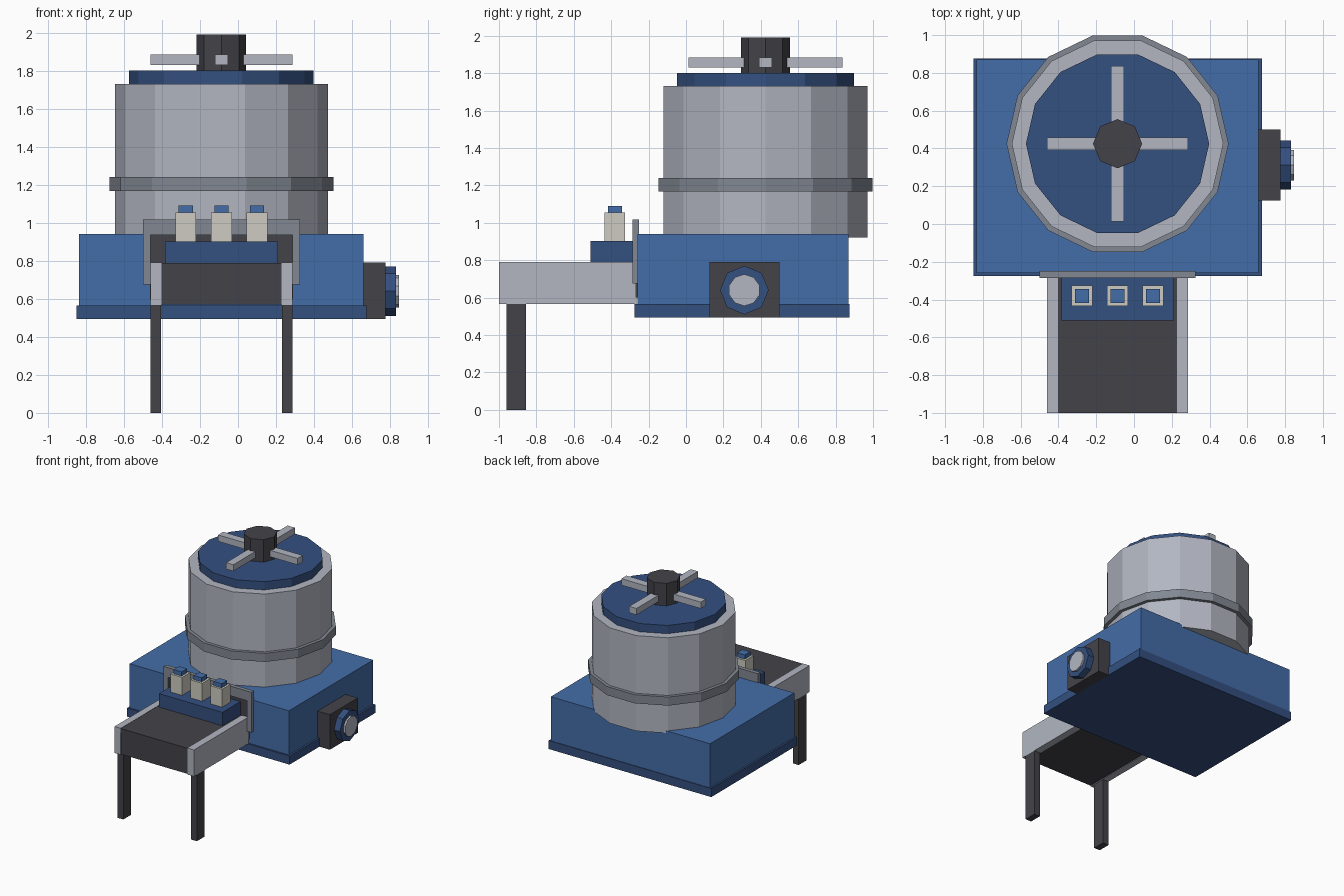
import bpy, bmesh, math
from mathutils import Matrix

if "Cube" in bpy.data.objects:
    bpy.data.objects.remove(bpy.data.objects["Cube"], do_unlink=True)


def material(name, hex_code):
    srgb = [int(hex_code[i:i + 2], 16) / 255 for i in (0, 2, 4)]
    lin = [c / 12.92 if c < 0.04 else ((c + 0.055) / 1.055) ** 2.4 for c in srgb]
    m = bpy.data.materials.new(name)
    m.use_nodes = True
    m.diffuse_color = (*lin, 1)
    m.node_tree.nodes["Principled BSDF"].inputs["Base Color"].default_value = (*lin, 1)
    return m


blue = material("blue paint", "446DA8")
navy = material("dark blue paint", "345080")
steel = material("light steel", "B2B6C1")
grey = material("mid grey metal", "828892")
dark = material("dark rubber", "434349")
cream = material("cream plastic", "CDCBC1")


def finish(name, bm, mat):
    mesh = bpy.data.meshes.new(name)
    bm.to_mesh(mesh)
    bm.free()
    mesh.materials.append(mat)
    ob = bpy.data.objects.new(name, mesh)
    bpy.context.collection.objects.link(ob)
    return ob


def box(name, mat, x, y, z):
    """Box from (min, max) pairs on each axis."""
    bm = bmesh.new()
    bmesh.ops.create_cube(bm, size=1)
    spans = (x, y, z)
    for v in bm.verts:
        v.co = [(a + b) / 2 + c * (b - a) for (a, b), c in zip(spans, v.co)]
    return finish(name, bm, mat)


def prism(name, mat, centre, radius, depth, sides, along_x=False):
    """Flat-sided cylinder with a corner on an axis, starting at centre."""
    bm = bmesh.new()
    bmesh.ops.create_circle(bm, cap_ends=True, segments=sides, radius=radius)
    # put a corner exactly on the +x axis
    corner = bm.verts[:][0].co
    spin = Matrix.Rotation(-math.atan2(corner.y, corner.x), 4, 'Z')
    bmesh.ops.transform(bm, matrix=spin, verts=bm.verts)
    top = bmesh.ops.extrude_face_region(bm, geom=bm.faces[:])["geom"]
    for v in top:
        if isinstance(v, bmesh.types.BMVert):
            v.co.z += depth
    turn = Matrix.Rotation(math.pi / 2, 4, 'Y') if along_x else Matrix()
    bmesh.ops.transform(bm, matrix=Matrix.Translation(centre) @ turn, verts=bm.verts)
    bmesh.ops.recalc_face_normals(bm, faces=bm.faces)
    return finish(name, bm, mat)


CX, CY = -0.087, 0.425

# Base housing
box("base_body", blue, (-0.835, 0.66), (-0.26, 0.87), (0.52, 0.94))
box("base_skirt", navy, (-0.85, 0.677), (-0.275, 0.875), (0.493, 0.565))

# Drum with band, lid and handle
prism("drum", steel, (CX, CY, 0.92), 0.56, 0.81, 14)
prism("drum_band", grey, (CX, CY, 1.167), 0.588, 0.073, 14)
prism("drum_lid", navy, (CX, CY, 1.72), 0.485, 0.08, 14)
prism("handle_hub", dark, (CX, CY, 1.79), 0.13, 0.2, 8)
for side, s in (("left", 1), ("right", -1)):
    box(f"handle_arm_{side}", steel, sorted((CX, CX + s * 0.373)),
        (CY - 0.034, CY + 0.034), (1.83, 1.885))
for side, s in (("back", 1), ("front", -1)):
    box(f"handle_arm_{side}", steel, (CX - 0.034, CX + 0.034),
        sorted((CY, CY + s * 0.412)), (1.83, 1.885))

# Side motor
box("motor_mount", dark, (0.64, 0.775), (0.125, 0.5), (0.493, 0.79))
prism("motor_cap", navy, (0.765, 0.312, 0.64), 0.13, 0.065, 8, True)
prism("motor_dial", steel, (0.82, 0.312, 0.64), 0.085, 0.026, 10, True)

# Chute opening and its frame
box("opening_panel", dark, (CX - 0.375, CX + 0.375), (-0.27, -0.24), (0.6, 0.935))
box("frame_top", grey, (CX - 0.413, CX + 0.413), (-0.285, -0.25), (0.935, 1.017))

# Outfeed table
box("table_deck", dark, (CX - 0.315, CX + 0.315), (-0.998, -0.265), (0.57, 0.755))
box("table_belt", dark, (CX - 0.315, CX + 0.315), (-1.0, -0.265), (0.75, 0.788))
for side, s in (("left", 1), ("right", -1)):
    def span(a, b):
        return sorted((CX + s * a, CX + s * b))
    box(f"frame_post_{side}", grey, span(0.373, 0.413), (-0.285, -0.25), (0.675, 0.935))
    box(f"table_rail_{side}", steel, span(0.315, 0.373), (-1.0, -0.265), (0.565, 0.79))
    box(f"table_leg_{side}", dark, span(0.318, 0.373), (-0.96, -0.855), (0, 0.565))

# Control console with three buttons
box("console", navy, (CX - 0.298, CX + 0.298), (-0.51, -0.27), (0.785, 0.902))
for i in (-1, 0, 1):
    x, y = CX + i * 0.188, -0.38
    box(f"button_post_{i + 2}", cream, (x - 0.055, x + 0.055), (y - 0.055, y + 0.055), (0.9, 1.055))
    box(f"button_cap_{i + 2}", blue, (x - 0.037, x + 0.037), (y - 0.037, y + 0.037), (1.05, 1.09))
